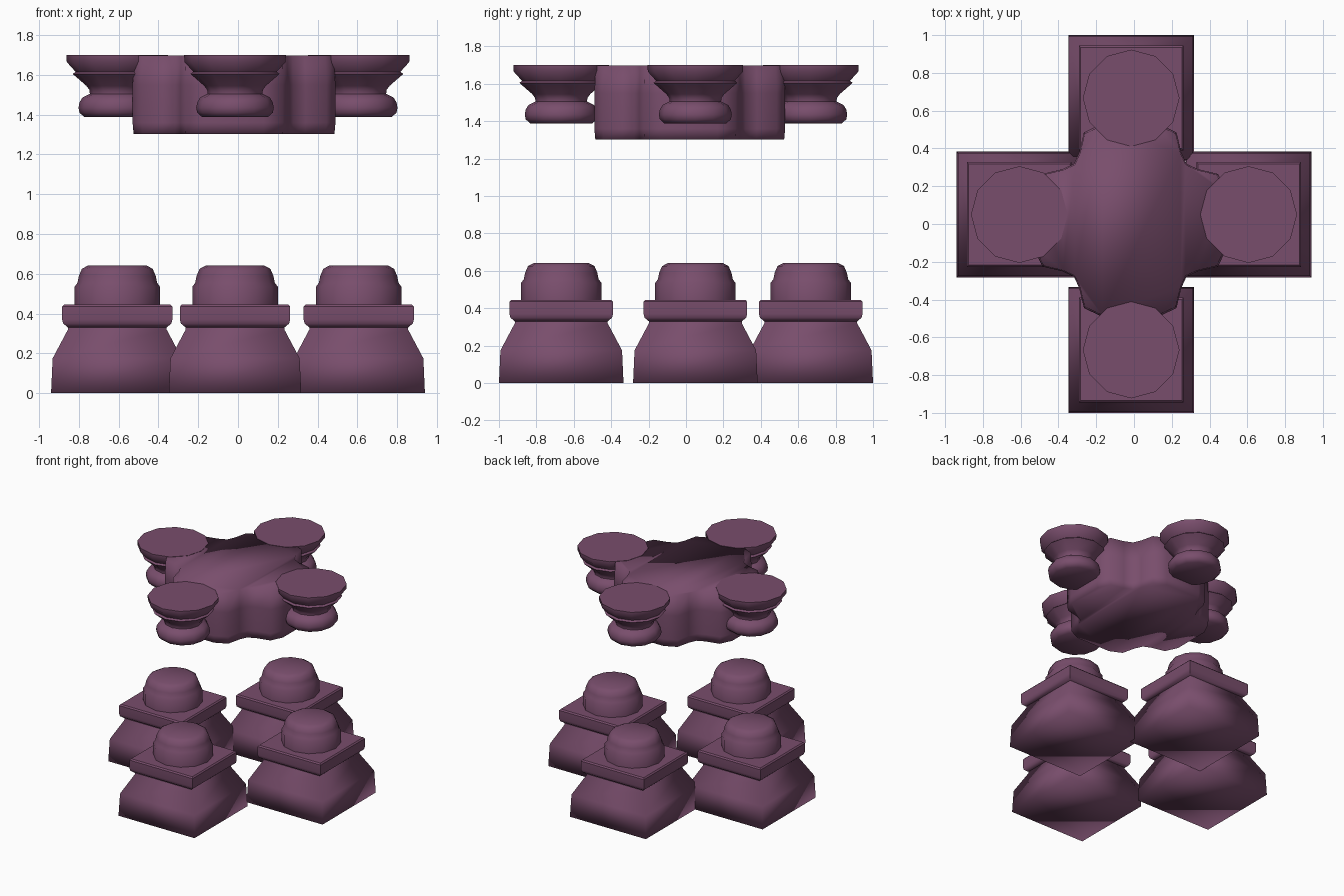
import bpy, bmesh, math

cube = bpy.data.objects.get("Cube")
if cube:
    bpy.data.objects.remove(cube, do_unlink=True)

plum = bpy.data.materials.new("dusty plum")
plum.use_nodes = True
colour = (0.19, 0.075, 0.15, 1)
plum.diffuse_color = colour
plum.node_tree.nodes["Principled BSDF"].inputs["Base Color"].default_value = colour


def stack(name, rings, location, angle=None):
    """Skin a list of rings (each a list of points), cap both ends, shade smooth."""
    bm = bmesh.new()
    loops = [[bm.verts.new(p) for p in ring] for ring in rings]
    for low, high in zip(loops, loops[1:]):
        n = len(low)
        for i in range(n):
            j = (i + 1) % n
            bm.faces.new((low[i], low[j], high[j], high[i]))
    bm.faces.new(loops[0][::-1])
    bm.faces.new(loops[-1])
    mesh = bpy.data.meshes.new(name)
    bm.to_mesh(mesh)
    bm.free()
    mesh.materials.append(plum)
    obj = bpy.data.objects.new(name, mesh)
    obj.location = location
    bpy.context.collection.objects.link(obj)
    bpy.ops.object.select_all(action='DESELECT')
    obj.select_set(True)
    bpy.context.view_layer.objects.active = obj
    if angle:
        bpy.ops.object.shade_smooth_by_angle(angle=math.radians(angle))
    else:
        bpy.ops.object.shade_smooth()
    return obj


def turned(name, profile, sides, location, angle=None):
    """Turn a (radius, height) profile; four sides give a square of that half width."""
    square = sides == 4
    start, scale = (math.pi / 4, math.sqrt(2)) if square else (0, 1)
    rings = [[(r * scale * math.cos(start + math.tau * i / sides),
               r * scale * math.sin(start + math.tau * i / sides), z)
              for i in range(sides)] for r, z in profile]
    return stack(name, rings, location, angle)


FOOT = [(0.333, 0), (0.325, 0.175), (0.248, 0.32), (0.25, 0.36)]
PLINTH = [(0.248, 0.33), (0.272, 0.35), (0.277, 0.37), (0.277, 0.435), (0.268, 0.445)]
COLUMN_BASE = [(0.215, 0.43), (0.215, 0.535), (0.2, 0.555), (0.193, 0.59),
               (0.178, 0.625), (0.145, 0.643)]
CAPITAL = [(0.165, 1.388), (0.19, 1.41), (0.195, 1.435), (0.19, 1.462),
           (0.175, 1.487), (0.138, 1.505), (0.14, 1.525), (0.155, 1.545),
           (0.224, 1.605), (0.21, 1.616), (0.254, 1.665), (0.256, 1.7)]

# Four columns, each with a square pedestal below and a round capital above
places = {"back": (-0.015, 0.667), "front": (-0.015, -0.667),
          "left": (0.607, 0.05), "right": (-0.607, 0.05)}
for side, (x, y) in places.items():
    spot = (x, y, 0)
    turned(side + "_pedestal_foot", FOOT, 4, spot)
    turned(side + "_pedestal_plinth", PLINTH, 4, spot, 40)
    turned(side + "_column_base", COLUMN_BASE, 12, spot, 50)
    turned(side + "_capital", CAPITAL, 12, spot, 60)

# Cross-shaped core with hollow corners, carried between the capitals
ARM = [(0.51, -0.15), (0.51, 0.15), (0.465, 0.245), (0.36, 0.27), (0.298, 0.298),
       (0.27, 0.36), (0.245, 0.465)]
outline = []
for turn in range(4):
    c, s = math.cos(turn * math.pi / 2), math.sin(turn * math.pi / 2)
    outline += [(x * c - y * s, x * s + y * c) for x, y in ARM]
levels = [(0.99, 1.303), (1, 1.36), (1, 1.55), (0.985, 1.698)]
stack("pier_core", [[(x * k, y * k, z) for x, y in outline] for k, z in levels],
      (-0.02, 0.02, 0))
